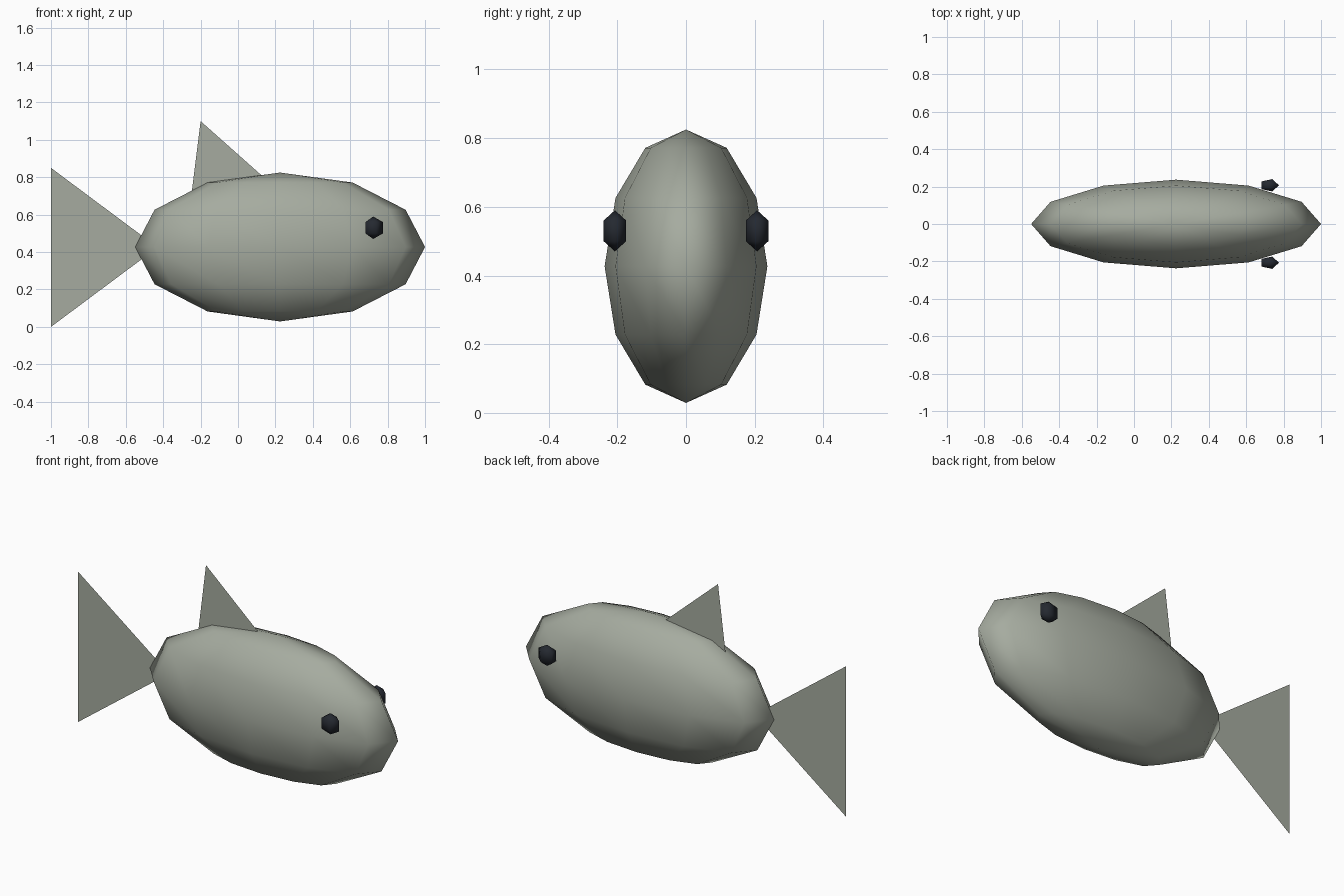
import bpy, bmesh, math
from mathutils import Matrix, Vector

if "Cube" in bpy.data.objects:
    bpy.data.objects.remove(bpy.data.objects["Cube"])


def material(name, rgb):
    m = bpy.data.materials.new(name)
    m.diffuse_color = (*rgb, 1)
    m.use_nodes = True
    m.node_tree.nodes["Principled BSDF"].inputs["Base Color"].default_value = m.diffuse_color
    return m


skin = material("grey_green", (0.38, 0.41, 0.35))
dark = material("dark", (0.018, 0.022, 0.03))


def add_object(name, bm, mat, smooth=False):
    mesh = bpy.data.meshes.new(name)
    bm.to_mesh(mesh)
    bm.free()
    mesh.materials.append(mat)
    for p in mesh.polygons:
        p.use_smooth = smooth
    obj = bpy.data.objects.new(name, mesh)
    bpy.context.collection.objects.link(obj)
    return obj


def ellipsoid(name, centre, radii, segments, rings, mat):
    """Low-poly sphere with poles on z and a column of vertices facing +x."""
    bm = bmesh.new()
    bmesh.ops.create_uvsphere(bm, u_segments=segments, v_segments=rings, radius=1)
    v = max(bm.verts, key=lambda v: v.co.xy.length).co
    turn = Matrix.Rotation(-math.atan2(v.y, v.x), 4, 'Z')
    place = Matrix.Translation(Vector(centre)) @ Matrix.Diagonal((*radii, 1))
    bm.transform(place @ turn)
    return add_object(name, bm, mat, smooth=True)


def fin(name, points):
    """Flat sheet in the xz plane."""
    bm = bmesh.new()
    bm.faces.new([bm.verts.new((x, 0, z)) for x, z in points])
    return add_object(name, bm, skin)


# Body
ellipsoid("body", (0.225, 0, 0.427), (0.775, 0.237, 0.398), 12, 6, skin)

# Eyes, one on each side
for side, label in ((-1, "right"), (1, "left")):
    ellipsoid(label + "_eye", (0.723, side * 0.207, 0.53), (0.06, 0.04, 0.06), 5, 3, dark)

# Fins, their inner ends buried in the body
fin("tail_fin", [(-1, 0), (-0.43, 0.425), (-1, 0.85)])
fin("back_fin", [(-0.25, 0.7), (0.25, 0.7), (-0.2, 1.1)])
